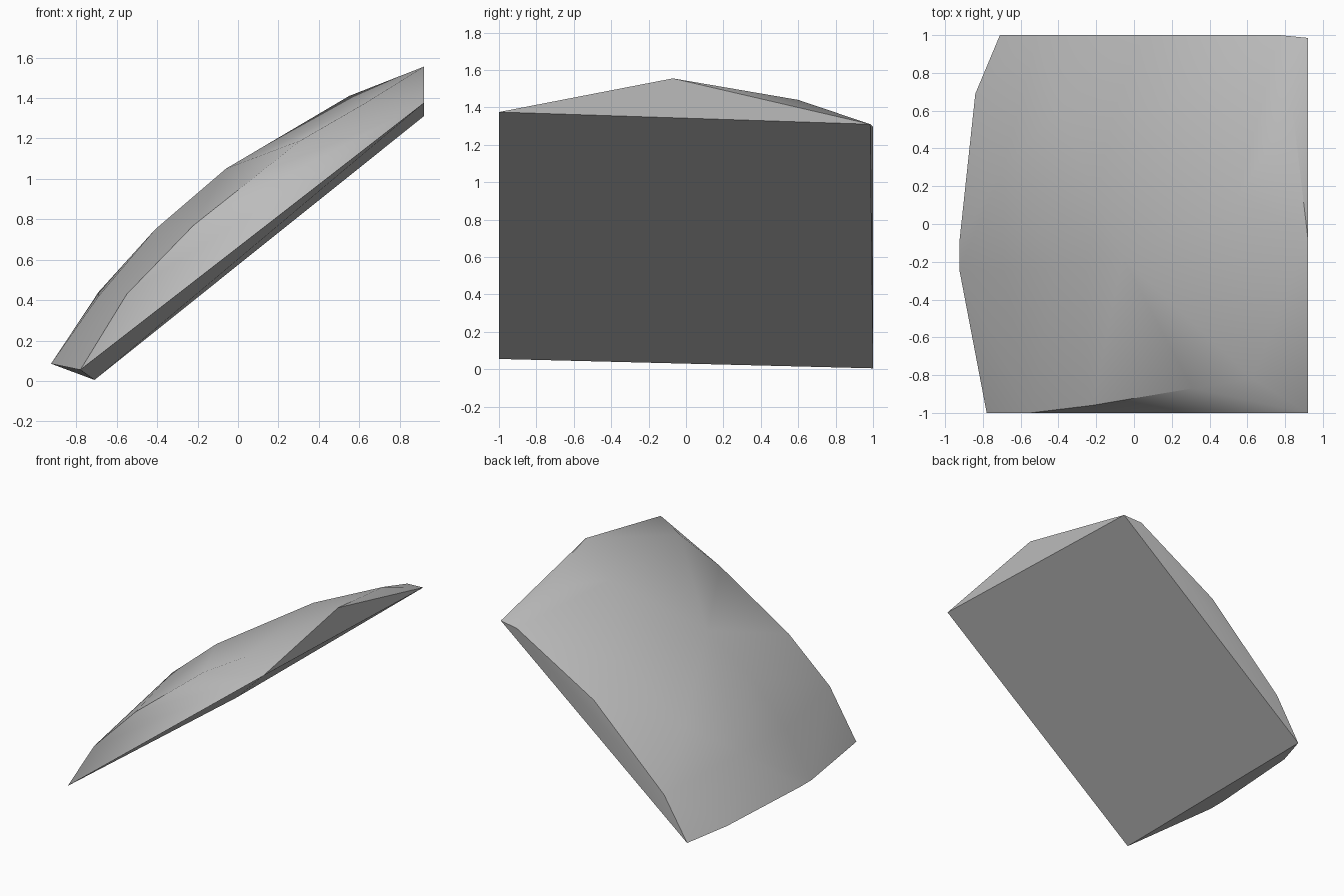
import bpy
import bmesh
import math

cube = bpy.data.objects.get("Cube")
if cube:
    bpy.data.objects.remove(cube, do_unlink=True)

# Outlines of the tilted slab, each running from the low end to the high end
base_corners = [(-.78, -1, .055), (-.71, 1, .005), (.92, .985, 1.31), (.92, -1, 1.375)]
front_edge = [(-.55, -1, .43), (-.22, -.96, .77), (.31, -.87, 1.19), (.63, -.82, 1.375)]
ridge = [(-.69, -.25, .42), (-.41, -.23, .75), (-.06, -.18, 1.05), (.55, .15, 1.41)]
rear_slope = [(-.69, .3, .44), (-.4, .6, .68), (.1, .6, 1.05)]
back_edge = [(-.51, 1, .33), (.10, 1, .91), (.77, 1, 1.295)]
low_end = [(-.925, -.24, .085), (-.925, -.1, .085), (-.84, .69, .055)]
high_end = [(.92, -.07, 1.555), (.84, .6, 1.44)]

# Convex shell spanned over the outlines
bm = bmesh.new()
for outline in (base_corners, front_edge, ridge, rear_slope, back_edge, low_end, high_end):
    for point in outline:
        bm.verts.new(point)
hull = bmesh.ops.convex_hull(bm, input=bm.verts[:])
spare = {e for e in hull["geom_interior"] + hull["geom_unused"] if isinstance(e, bmesh.types.BMVert)}
bmesh.ops.delete(bm, geom=list(spare), context='VERTS')
bmesh.ops.dissolve_limit(bm, angle_limit=math.radians(2), verts=bm.verts[:], edges=bm.edges[:])
bmesh.ops.recalc_face_normals(bm, faces=bm.faces[:])
mesh = bpy.data.meshes.new("rock_slab")
bm.to_mesh(mesh)
bm.free()
slab = bpy.data.objects.new("rock_slab", mesh)
bpy.context.collection.objects.link(slab)

# Plain grey stone
stone = bpy.data.materials.new("stone_grey")
stone.use_nodes = True
colour = (.5, .5, .5, 1)
stone.diffuse_color = colour
stone.node_tree.nodes["Principled BSDF"].inputs["Base Color"].default_value = colour
mesh.materials.append(stone)

# Soft top with crisp rims
bpy.ops.object.select_all(action='DESELECT')
slab.select_set(True)
bpy.context.view_layer.objects.active = slab
bpy.ops.object.shade_smooth_by_angle(angle=math.radians(35))
